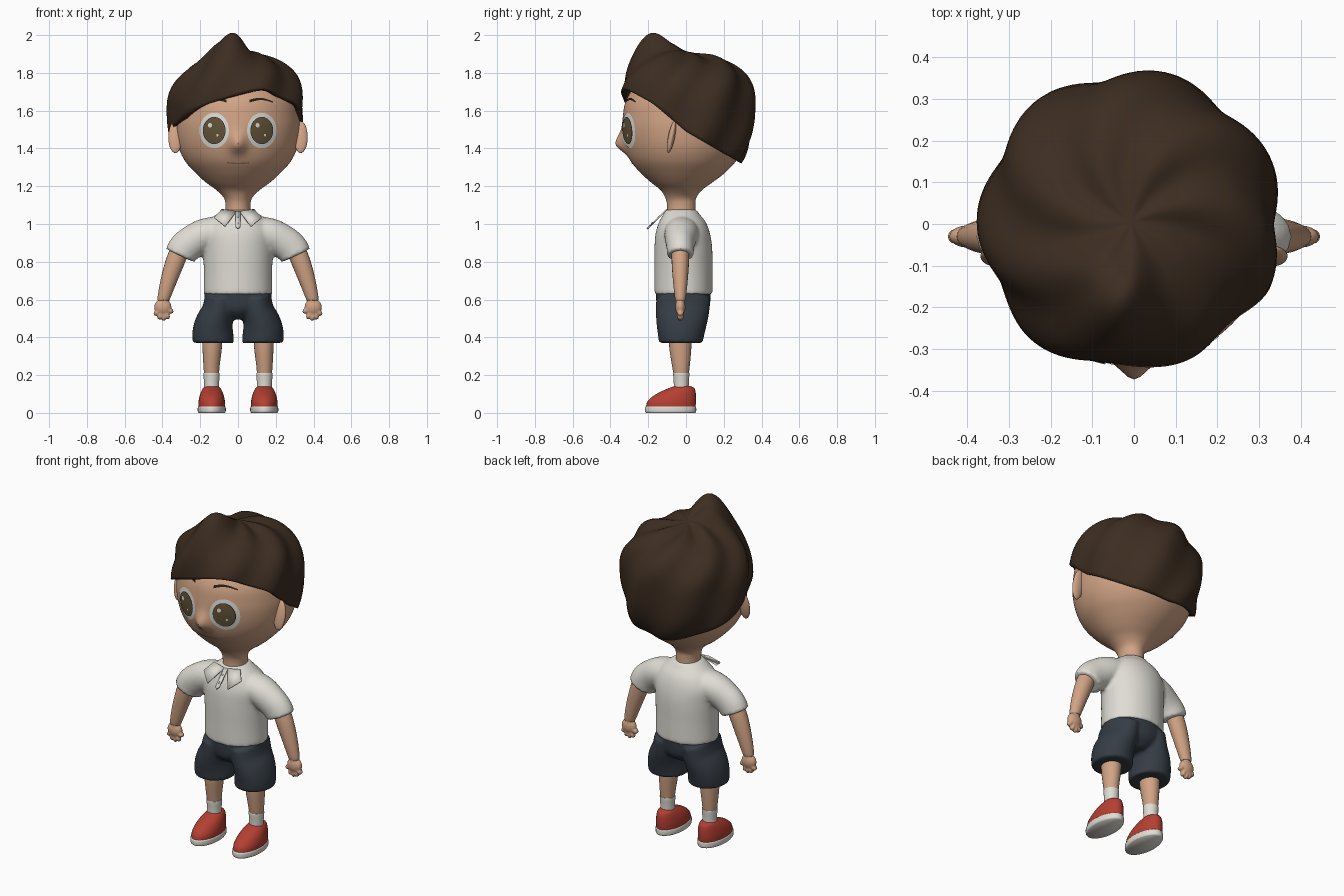
import bpy, bmesh, math
from mathutils import Vector

if "Cube" in bpy.data.objects:
    bpy.data.objects.remove(bpy.data.objects["Cube"], do_unlink=True)


def material(name, rgb):
    m = bpy.data.materials.new(name)
    m.use_nodes = True
    m.diffuse_color = (*rgb, 1)
    m.node_tree.nodes["Principled BSDF"].inputs["Base Color"].default_value = (*rgb, 1)
    return m


SKIN = material("skin", (.64, .37, .235))
HAIR = material("dark brown hair", (.046, .026, .015))
WHITE = material("off white cloth", (.74, .72, .66))
NAVY = material("dark slate cloth", (.036, .046, .06))
RED = material("red shoe", (.46, .05, .032))
EYE = material("eye white", (.72, .73, .69))
IRIS = material("brown iris", (.125, .085, .04))
DARK = material("dark line", (.02, .014, .01))
LIP = material("lip line", (.36, .17, .11))


def finish(name, bm, mat, recalc=True, angle=40):
    if recalc:
        bmesh.ops.recalc_face_normals(bm, faces=bm.faces)
    me = bpy.data.meshes.new(name)
    bm.to_mesh(me)
    bm.free()
    me.materials.append(mat)
    ob = bpy.data.objects.new(name, me)
    bpy.context.collection.objects.link(ob)
    bpy.ops.object.select_all(action='DESELECT')
    ob.select_set(True)
    bpy.context.view_layer.objects.active = ob
    bpy.ops.object.shade_smooth_by_angle(angle=math.radians(angle))
    return ob


def blend(name, parts, voxel, rounds):
    """Fuse overlapping parts into one soft skin."""
    bpy.ops.object.select_all(action='DESELECT')
    for p in parts:
        p.select_set(True)
    bpy.context.view_layer.objects.active = parts[0]
    bpy.ops.object.join()
    parts[0].name = name
    mod = parts[0].modifiers.new("fuse", 'REMESH')
    mod.mode, mod.voxel_size, mod.use_smooth_shade = 'VOXEL', voxel, True
    mod = parts[0].modifiers.new("soften", 'SMOOTH')
    mod.factor, mod.iterations = .5, rounds


def smooth_rings(rings, steps=4):
    """Catmull-Rom interpolation of (x, y, z, width radius, depth radius)."""
    p = [rings[0]] + rings + [rings[-1]]
    out = []
    for i in range(1, len(p) - 2):
        for k in range(steps):
            t = k / steps
            out.append([.5 * (2 * b + (c - a) * t + (2 * a - 5 * b + 4 * c - d) * t * t
                              + (3 * b - a - 3 * c + d) * t ** 3)
                        for a, b, c, d in zip(*p[i - 1:i + 3])])
    return out + [list(rings[-1])]


def loft(name, rings, mat, side=1, segs=32, steps=4, bump=None, angle=40):
    """Skin elliptical rings whose centres run in the x-z plane."""
    rs = smooth_rings(rings, steps)
    bm = bmesh.new()
    loops = []
    for i, (x, y, z, a, b) in enumerate(rs):
        n, q = rs[min(i + 1, len(rs) - 1)], rs[max(i - 1, 0)]
        t = Vector((n[0] - q[0], n[2] - q[2])).normalized()
        loop = []
        for k in range(segs):
            ang = math.tau * k / segs
            c, s = a * math.cos(ang), b * math.sin(ang)
            v = Vector((side * (x + t.y * c), y + s, z - t.x * c))
            if bump and s < 0:
                v.y -= bump(v.x, v.z)
            loop.append(bm.verts.new(v))
        loops.append(loop)
    for l, m in zip(loops, loops[1:]):
        for k in range(segs):
            j = (k + 1) % segs
            bm.faces.new((l[k], l[j], m[j], m[k]))
    bm.faces.new(loops[0])
    bm.faces.new(loops[-1])
    return finish(name, bm, mat, angle=angle)


def upright(profile, x=0):
    """Turn (z, half width, front y, back y) into loft rings."""
    return [(x, (f + b) / 2, z, w, (b - f) / 2) for z, w, f, b in profile]


def ball(name, loc, radii, mat, tilt=0):
    bm = bmesh.new()
    bmesh.ops.create_uvsphere(bm, u_segments=24, v_segments=14, radius=1)
    ob = finish(name, bm, mat)
    ob.location, ob.scale, ob.rotation_euler.x = loc, radii, tilt
    return ob


# Head and neck, with the nose swelling out of the face
def nose(x, z):
    spread = .06 if z > 1.42 else .042
    return .047 * math.exp(-(x / .042) ** 2 - ((z - 1.42) / spread) ** 2)


head = upright([(1.03, .068, -.1, .05), (1.1, .066, -.1, .05), (1.14, .076, -.11, .055),
                (1.18, .115, -.135, .085), (1.22, .17, -.185, .14), (1.27, .225, -.24, .205),
                (1.33, .278, -.29, .262), (1.4, .313, -.32, .3), (1.48, .329, -.335, .316),
                (1.56, .33, -.335, .32), (1.66, .31, -.315, .3), (1.76, .24, -.24, .24),
                (1.82, .1, -.1, .1)])
loft("head", head, SKIN, segs=128, steps=6, bump=nose)
face_rings = smooth_rings(head)


def face_y(x, z):
    for p, q in zip(face_rings, face_rings[1:]):
        if p[2] <= z <= q[2]:
            t = (z - p[2]) / (q[2] - p[2])
            _, y, _, a, b = [m + (n - m) * t for m, n in zip(p, q)]
            return y - b * math.sqrt(max(0, 1 - (x / a) ** 2)) - nose(x, z)
    return 0


def patch(name, shape, mat, lift, nu=32, nv=5):
    """Thin painted plate that follows the face; shape(u, v) gives x, z."""
    bm = bmesh.new()
    g = []
    for i in range(nu + 1):
        pts = [shape(i / nu, j / nv) for j in range(nv + 1)]
        g.append([bm.verts.new((x, face_y(x, z) - lift, z)) for x, z in pts])
    for i in range(nu):
        for j in range(nv):
            bm.faces.new((g[i][j], g[i + 1][j], g[i + 1][j + 1], g[i][j + 1]))
    bmesh.ops.remove_doubles(bm, verts=bm.verts, dist=1e-5)
    bm.normal_update()
    bmesh.ops.reverse_faces(bm, faces=[f for f in bm.faces if f.normal.y > 0])
    finish(name, bm, mat, recalc=False)


def disc(name, x, z, rx, rz, mat, lift):
    patch(name, lambda u, v: (x + rx * v * math.cos(u * math.tau),
                              z + rz * v * math.sin(u * math.tau)), mat, lift)


patch("mouth", lambda u, v: (.116 * (u - .5), 1.317 + .004 * (2 * u - 1) ** 2 + .007 * v), LIP, .003, nv=1)
sleeves, shorts = [], []

for side, word in ((-1, "right"), (1, "left")):
    # Eyes, brows and ears
    ex, ez = side * .126, 1.495
    disc(word + "_eye_white", ex, ez, .078, .094, EYE, .003)
    disc(word + "_iris_rim", ex, ez, .06, .072, DARK, .005)
    disc(word + "_iris", ex, ez, .057, .069, IRIS, .007)
    disc(word + "_eye_glint", ex - .022, ez + .028, .011, .012, EYE, .009)
    disc(word + "_eye_small_glint", ex + .017, ez - .025, .006, .007, EYE, .009)
    patch(word + "_eyebrow", lambda u, v: (side * (.06 + .125 * u),
          1.642 + .014 * math.sin(math.pi * u) + .016 * v * (1 - .6 * u)), DARK, .005, 12, 1)
    ball(word + "_ear", (side * .332, -.077, 1.46), (.037, .018, .086), SKIN, -.2)

    # Arm, sleeve and hand
    sleeves.append(loft(word + "_sleeve", [
        (.06, -.02, .965, .078, .09), (.17, -.025, .945, .086, .09), (.25, -.03, .9, .088, .077),
        (.288, -.03, .865, .087, .072), (.306, -.03, .832, .083, .07)], WHITE, side))
    loft(word + "_arm", [(.3, -.03, .88, .05, .046), (.333, -.03, .8, .05, .046),
                         (.367, -.03, .7, .043, .039), (.393, -.03, .61, .033, .029),
                         (.396, -.03, .595, .027, .024)], SKIN, side, 20)
    hand = [loft(word + "_wrist", [(.393, -.03, .61, .024, .022), (.398, -.03, .56, .03, .024)], SKIN, side, 20),
            ball(word + "_palm", (side * .398, -.03, .56), (.046, .027, .045), SKIN)]
    for tx, tz in ((.436, .525), (.415, .506), (.393, .5), (.372, .508), (.352, .537)):
        hand.append(loft(word + "_finger", [
            (.398, -.03, .56, .014, .018), (.35 * .398 + .65 * tx, -.03, .196 + .65 * tz, .0145, .018),
            (tx, -.03, tz, .013, .017),
            (tx + .2 * (tx - .398), -.03, tz + .2 * (tz - .56), .006, .009)], SKIN, side, 12))
    blend(word + "_hand", hand, .005, 3)

    # Shorts leg, leg, sock and shoe
    shorts.append(loft(word + "_shorts_leg", [
        (.132, -.027, .37, .109, .117), (.132, -.027, .385, .11, .118), (.133, -.025, .43, .108, .126),
        (.125, -.022, .48, .1, .135), (.104, -.018, .54, .088, .142), (.09, -.015, .61, .085, .143)],
        NAVY, side))
    loft(word + "_leg", [(.135, -.03, .42, .055, .062), (.137, -.03, .34, .051, .058),
                         (.14, -.027, .25, .043, .047), (.14, -.025, .19, .038, .038)], SKIN, side, 24)
    loft(word + "_sock", [(.14, -.025, .11, .039, .039), (.14, -.025, .16, .04, .04),
                          (.14, -.025, .205, .043, .043), (.14, -.025, .212, .041, .041)], WHITE, side, 24)
    loft(word + "_shoe", upright([(.03, .07, -.212, .05), (.06, .07, -.204, .053), (.09, .064, -.173, .053),
                                  (.115, .055, -.128, .05), (.133, .044, -.085, .042),
                                  (.142, .033, -.06, .02)], .139), RED, side)
    loft(word + "_sole", upright([(0, .07, -.212, .05), (.008, .074, -.217, .054),
                                  (.028, .074, -.217, .054), (.035, .071, -.213, .051)], .139),
         WHITE, side, angle=180)

# Shirt and shorts
body = loft("shirt_body", upright([
    (.628, .18, -.165, .138), (.64, .182, -.167, .14), (.75, .181, -.167, .14), (.87, .186, -.167, .139),
    (.95, .19, -.161, .127), (1.01, .16, -.143, .105), (1.05, .115, -.121, .073),
    (1.077, .075, -.104, .055)]), WHITE, segs=48)
blend("shirt", [body] + sleeves, .01, 6)
seat = loft("shorts_seat", upright([(.495, .05, -.1, .07), (.53, .13, -.14, .11), (.57, .173, -.156, .127),
                                    (.66, .177, -.16, .132)]), NAVY, segs=48)
blend("shorts", [seat] + shorts, .009, 6)


# Collar flaps, front tab and buttons
def flap(name, outline, mat, lift=0, thick=.008):
    bm = bmesh.new()
    bm.faces.new([bm.verts.new((x, -.103 - 1.02 * (1.075 - z) - lift, z)) for x, z in outline])
    ob = finish(name, bm, mat)
    mod = ob.modifiers.new("thickness", 'SOLIDIFY')
    mod.thickness, mod.offset = thick, 0


for side, word in ((-1, "right"), (1, "left")):
    flap(word + "_collar", [(side * x, z) for x, z in
                            ((.01, 1.065), (.068, .987), (.125, 1.033), (.085, 1.077))], WHITE)
flap("shirt_tab", [(-.012, 1.065), (.012, 1.065), (.012, .985), (0, .974), (-.012, .985)], WHITE)
for i, z in enumerate((1.04, 1.005)):
    flap(f"button_{i + 1}", [(.005 * math.cos(a * math.tau / 10), z + .005 * math.sin(a * math.tau / 10))
                             for a in range(10)], EYE, .006, .004)


# Swirled hair cap with a raised tuft over the brow
def hair_point(theta, phi):
    swirl = math.cos(7 * (theta - 1.33 + .6 * (phi - math.pi / 2)))
    r = .357 * (1 + .036 * min(1, phi) * swirl) * math.sin(phi) ** .8
    c = math.cos(phi)
    h = math.copysign(abs(c) ** .8, c) * (.3 if c > 0 else .39)
    x, y = r * math.cos(theta) - .008, r * math.sin(theta) + .004
    if c > 0:
        h *= 1 + .035 * min(1, 3 * phi) * swirl + .3 * min(x, 0)
    tuft = .135 * math.exp(-((x + .05) / .115) ** 2 - ((y + .185) / .13) ** 2)
    return Vector((x, y, 1.6 + h + tuft * max(0, min(1, h / .15))))


def hair_end(theta):
    lo, hi = .6, 2.8
    for _ in range(24):
        mid = (lo + hi) / 2
        p = hair_point(theta, mid)
        if p.z > 1.49 - .58 * p.y + .8 * p.x * max(0, -p.y):
            lo = mid
        else:
            hi = mid
    return lo


bm = bmesh.new()
N, M = 140, 36
pole = bm.verts.new(hair_point(0, 0))
cols = []
for k in range(N):
    th = math.tau * k / N
    end = hair_end(th)
    cols.append([pole] + [bm.verts.new(hair_point(th, end * j / M)) for j in range(1, M + 1)])
for k in range(N):
    a, b = cols[k], cols[(k + 1) % N]
    bm.faces.new((pole, a[1], b[1]))
    for j in range(1, M):
        bm.faces.new((a[j], a[j + 1], b[j + 1], b[j]))
hair = finish("hair", bm, HAIR, recalc=False)
shell = hair.modifiers.new("thickness", 'SOLIDIFY')
shell.thickness, shell.offset = .03, -1
